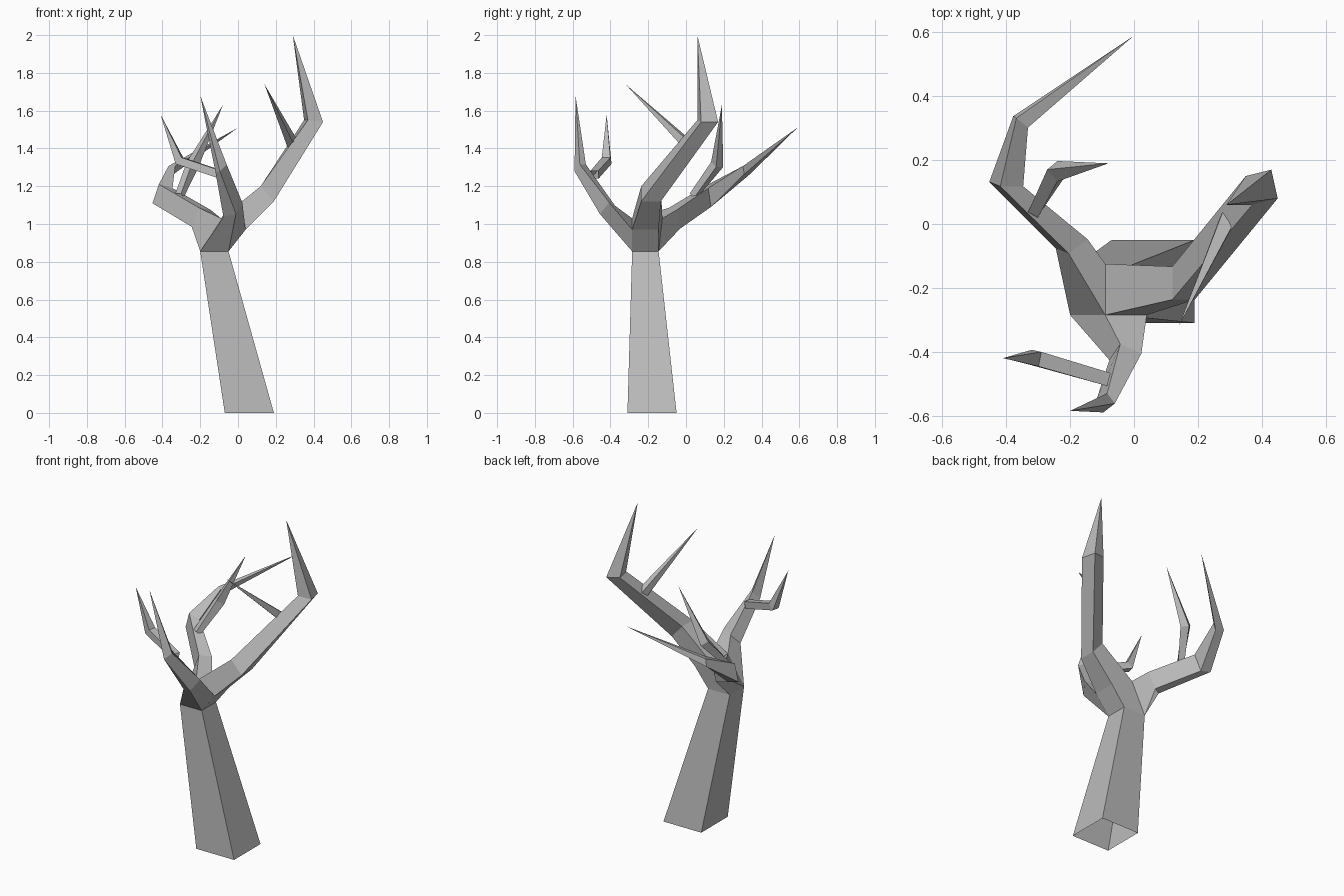
import bpy, bmesh
from mathutils import Vector

default_cube = bpy.data.objects.get("Cube")
if default_cube:
    bpy.data.objects.remove(default_cube, do_unlink=True)

# Single bark colour
bark = bpy.data.materials.new("grey_bark")
bark.use_nodes = True
bark_colour = (.5, .5, .5, 1)
bark.diffuse_color = bark_colour
bark.node_tree.nodes["Principled BSDF"].inputs["Base Color"].default_value = bark_colour


def ring(centre, across, upward):
    """Four corners of a limb section: two lower, then two upper."""
    centre, across, upward = Vector(centre), Vector(across), Vector(upward)
    return [centre - across - upward, centre + across - upward,
            centre + across + upward, centre - across + upward]


def round_ring(centre, direction, radius):
    """Square section at right angles to a direction."""
    direction = Vector(direction).normalized()
    across = direction.cross(Vector((0, 0, 1))).normalized()
    upward = across.cross(direction)
    half = radius * .7
    return ring(centre, across * half, upward * half)


def build_limb(name, rings, tip=None, extra_faces=()):
    """Skin the sections into one flat shaded limb, ending in a point if given."""
    bm = bmesh.new()
    loops = [[bm.verts.new(corner) for corner in section] for section in rings]
    for lower, upper in zip(loops, loops[1:]):
        for i in range(len(lower)):
            j = (i + 1) % len(lower)
            bm.faces.new((lower[i], lower[j], upper[j], upper[i]))
    if tip is not None:
        point = bm.verts.new(tip)
        last = loops[-1]
        for i in range(len(last)):
            bm.faces.new((last[i], last[(i + 1) % len(last)], point))
    for corners in extra_faces:
        bm.faces.new([bm.verts.new(corner) for corner in corners])
    bmesh.ops.remove_doubles(bm, verts=bm.verts[:], dist=.0001)
    bmesh.ops.recalc_face_normals(bm, faces=bm.faces[:])
    mesh = bpy.data.meshes.new(name)
    bm.to_mesh(mesh)
    bm.free()
    mesh.materials.append(bark)
    limb = bpy.data.objects.new(name, mesh)
    bpy.context.collection.objects.link(limb)
    return limb


def build_twig(name, points, radii):
    """Thin side twig: sections along a path, the last point being its tip."""
    points = [Vector(p) for p in points]
    sections = []
    for i, radius in enumerate(radii):
        before = points[max(i - 1, 0)]
        direction = (points[i + 1] - points[i]).normalized()
        if i:
            direction += (points[i] - before).normalized()
        sections.append(round_ring(points[i], direction, radius))
    return build_limb(name, sections, points[-1])


# Fork corners, shared by the trunk and the three main branches
front, back = -.285, -.145
left_low = [Vector((-.2, y, .855)) for y in (front, back)]
right_low = [Vector((-.05, y, .855)) for y in (front, back)]
right_high = [Vector((.04, y, .97)) for y in (front, back)]
left_high = [Vector((-.09, y, 1.03)) for y in (front, back + .02)]

# Trunk, open underneath, with the back and right walls of the fork
foot = ring((.06, -.18, 0), (.13, 0, 0), (0, .13, 0))
collar = [left_low[0], right_low[0], right_low[1], left_low[1]]
fork_back = (left_low[1], right_low[1], right_high[1], left_high[1])
fork_right = (right_low[0], right_low[1], right_high[1], right_high[0])
build_limb("trunk", [foot, collar], extra_faces=(fork_back, fork_right))

# Tall branch to the left
build_limb("tall_left_branch", [
    [right_high[0], right_high[1], left_high[1], left_high[0]],
    ring((.155, -.185, 1.16), (0, .052, 0), (-.035, 0, .04)),
    ring((.4, .115, 1.545), (-.01, .045, 0), (-.04, -.01, .005)),
], tip=(.29, .06, 2))

# Branch reaching forward
build_limb("front_branch", [
    [left_low[0], right_low[0], right_high[0], left_high[0]],
    ring((-.027, -.416, 1.075), (.033, -.015, .008), (.017, .025, .03)),
    ring((-.09, -.56, 1.297), (.012, -.016, 0), (.018, .014, .018)),
], tip=(-.2, -.585, 1.68))

# Curling branch to the back right
build_limb("back_right_branch", [
    [left_low[1], left_low[0], left_high[0], left_high[1]],
    ring((-.195, -.062, 1.03), (-.03, -.022, .005), (.02, -.008, .05)),
    ring((-.4, .125, 1.15), (-.036, 0, .01), (.017, -.007, .05)),
    ring((-.355, .32, 1.285), (-.018, .015, 0), (.005, -.003, .022)),
], tip=(0, .59, 1.51))

# Side twigs
build_twig("left_branch_twig", [(.3, .03, 1.4), (.14, -.32, 1.74)], [.035])
build_twig("front_branch_twig",
           [(-.085, -.485, 1.26), (-.31, -.42, 1.335), (-.41, -.42, 1.58)], [.03, .033])
build_twig("back_branch_twig",
           [(-.31, .04, 1.15), (-.24, .165, 1.315), (-.08, .19, 1.63)], [.025, .035])
